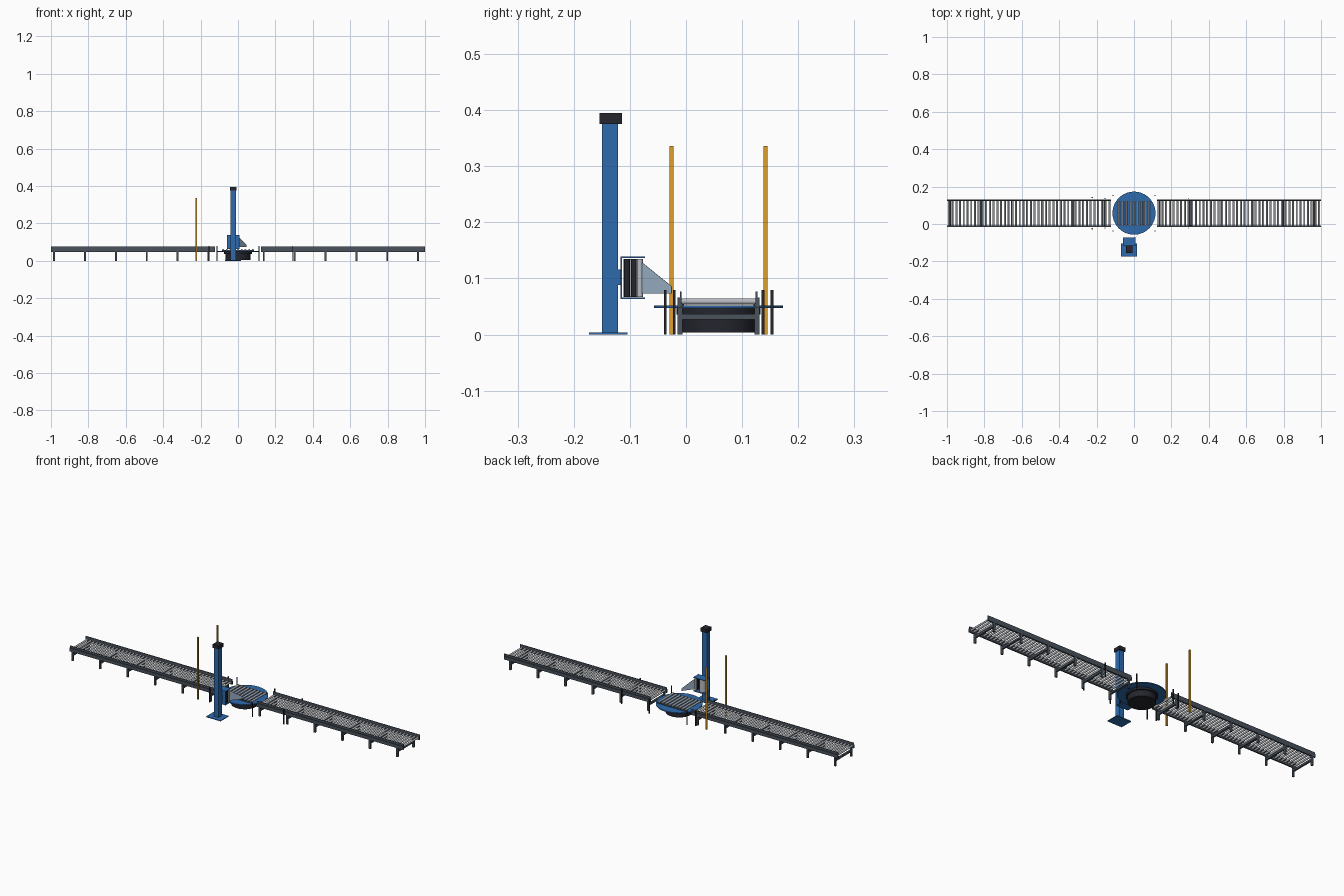
import bpy, bmesh, math
from mathutils import Vector

if "Cube" in bpy.data.objects:
    bpy.data.objects.remove(bpy.data.objects["Cube"])


def material(name, rgb):
    m = bpy.data.materials.new(name)
    m.use_nodes = True
    m.diffuse_color = (*rgb, 1)
    node = next(n for n in m.node_tree.nodes if n.type == "BSDF_PRINCIPLED")
    node.inputs["Base Color"].default_value = (*rgb, 1)
    node.inputs["Roughness"].default_value = 0.6
    return m


BLUE = material("machine blue", (0.027, 0.145, 0.42))
DARK = material("near black", (0.018, 0.019, 0.027))
GREY = material("rail grey", (0.067, 0.085, 0.108))
STEEL = material("roller steel", (0.48, 0.5, 0.53))
YELLOW = material("safety yellow", (0.73, 0.35, 0.025))
FILM = material("wrap film", (0.34, 0.46, 0.59))

MID = 0.058  # y of the conveyor centre line


def finish(name, bm, mat, smooth=False):
    bmesh.ops.recalc_face_normals(bm, faces=bm.faces)
    mesh = bpy.data.meshes.new(name)
    bm.to_mesh(mesh)
    bm.free()
    mesh.materials.append(mat)
    ob = bpy.data.objects.new(name, mesh)
    bpy.context.collection.objects.link(ob)
    if smooth:
        bpy.ops.object.select_all(action="DESELECT")
        ob.select_set(True)
        bpy.context.view_layer.objects.active = ob
        bpy.ops.object.shade_smooth_by_angle(angle=math.radians(40))
    return ob


def add_box(bm, x0, x1, y0, y1, z0, z1):
    verts = bmesh.ops.create_cube(bm, size=1)["verts"]
    for v in verts:
        v.co = Vector((x0 if v.co.x < 0 else x1,
                       y0 if v.co.y < 0 else y1,
                       z0 if v.co.z < 0 else z1))


def add_rod(bm, start, end, radius, sides=12):
    start, end = Vector(start), Vector(end)
    axis = end - start
    verts = bmesh.ops.create_cone(bm, cap_ends=True, segments=sides, radius1=radius,
                                  radius2=radius, depth=axis.length)["verts"]
    turn = Vector((0, 0, 1)).rotation_difference(axis)
    for v in verts:
        v.co = turn @ v.co + (start + end) / 2


def boxes(name, mat, *bounds):
    bm = bmesh.new()
    for b in bounds:
        add_box(bm, *b)
    return finish(name, bm, mat)


def rods(name, mat, *specs, sides=12):
    bm = bmesh.new()
    for s in specs:
        add_rod(bm, *s, sides=sides)
    return finish(name, bm, mat, True)


def across(near, far):
    """Mirrored y ranges about the conveyor centre line."""
    return [(MID - far, MID - near), (MID + near, MID + far)]


# Conveyors
def conveyor(side, x0, x1, first_leg):
    legs = [first_leg + 0.165 * i for i in range(6)]
    rails = [(x0, x1, a, b, 0.048, 0.066) for a, b in across(0.066, 0.073)]
    guards = [(x0, x1, a, b, 0.066, 0.077) for a, b in across(0.066, 0.069)]
    boxes(side + "_conveyor_rails", GREY, *rails, *guards)
    boxes(side + "_conveyor_legs", GREY,
          *[(x - 0.005, x + 0.005, a, b, 0, 0.05) for x in legs
            for a, b in across(0.064, 0.073)])
    boxes(side + "_conveyor_crossbeams", GREY,
          *[(x - 0.005, x + 0.005, MID - 0.065, MID + 0.065, 0.027, 0.037)
            for x in legs])
    count = 44
    step = (x1 - x0 - 0.02) / (count - 1)
    rods(side + "_conveyor_rollers", STEEL,
         *[((x0 + 0.01 + step * i, MID - 0.066, 0.059),
            (x0 + 0.01 + step * i, MID + 0.066, 0.059), 0.0052)
           for i in range(count)])


conveyor("right", -1.0, -0.122, -0.983)
conveyor("left", 0.122, 1.0, 0.138)

# Turntable
rods("turntable_drum", DARK,
     ((0, MID, 0.004), (0, MID, 0.04), 0.067),
     ((0, MID, 0.036), (0, MID, 0.047), 0.075), sides=48)
rods("turntable_disc", BLUE, ((0, MID, 0.047), (0, MID, 0.052), 0.115), sides=64)
boxes("turntable_roller_frame", GREY,
      *[(-0.086, 0.086, a, b, 0.052, 0.058) for a, b in across(0.062, 0.065)])
rods("turntable_rollers", STEEL,
     *[((-0.08 + 0.02 * i, MID - 0.063, 0.059),
        (-0.08 + 0.02 * i, MID + 0.063, 0.059), 0.0052) for i in range(9)])

# Sensor posts
sensors = [(x, y) for x in (-0.113, 0.113) for y in (MID - 0.095, MID + 0.095)]
sensors += [(x, y) for x in (-0.155, 0.29) for y in (MID - 0.079, MID + 0.079)]
boxes("sensor_posts", DARK,
      *[(x - 0.0025, x + 0.0025, y - 0.0025, y + 0.0025, 0, 0.079)
        for x, y in sensors])
boxes("light_curtain_posts", YELLOW,
      *[(-0.226, -0.218, a, b, 0, 0.336) for a, b in across(0.08, 0.087)])

# Mast
boxes("mast_base_plate", BLUE, (-0.07, 0.017, -0.173, -0.104, 0, 0.004))
boxes("mast_column", BLUE, (-0.04, -0.012, -0.15, -0.121, 0.004, 0.375))
boxes("mast_cap", DARK, (-0.044, -0.008, -0.154, -0.114, 0.375, 0.395))

# Film carriage
boxes("carriage_slider", BLUE, (-0.042, -0.01, -0.121, -0.116, 0.088, 0.116))
boxes("carriage_bracket", BLUE,
      (-0.06, 0.008, -0.117, -0.114, 0.063, 0.139),
      (-0.06, 0.008, -0.114, -0.073, 0.136, 0.139),
      (-0.06, 0.008, -0.114, -0.073, 0.063, 0.066))


def upright(x, y, radius):
    return (x, y, 0.067), (x, y, 0.135), radius


rods("carriage_dark_rollers", DARK,
     upright(-0.002, -0.105, 0.0052), upright(-0.002, -0.093, 0.0052))
rods("carriage_steel_roller", STEEL, upright(-0.001, -0.082, 0.0055))
rods("film_roll", STEEL, upright(-0.036, -0.094, 0.017), sides=32)

# Film web
bm = bmesh.new()
corners = [(0.005, -0.078, 0.073), (0.045, -0.026, 0.073),
           (0.045, -0.026, 0.086), (0.005, -0.078, 0.128)]
bm.faces.new([bm.verts.new(c) for c in corners])
web = finish("film_web", bm, FILM)
web.modifiers.new("thickness", "SOLIDIFY").thickness = 0.001
